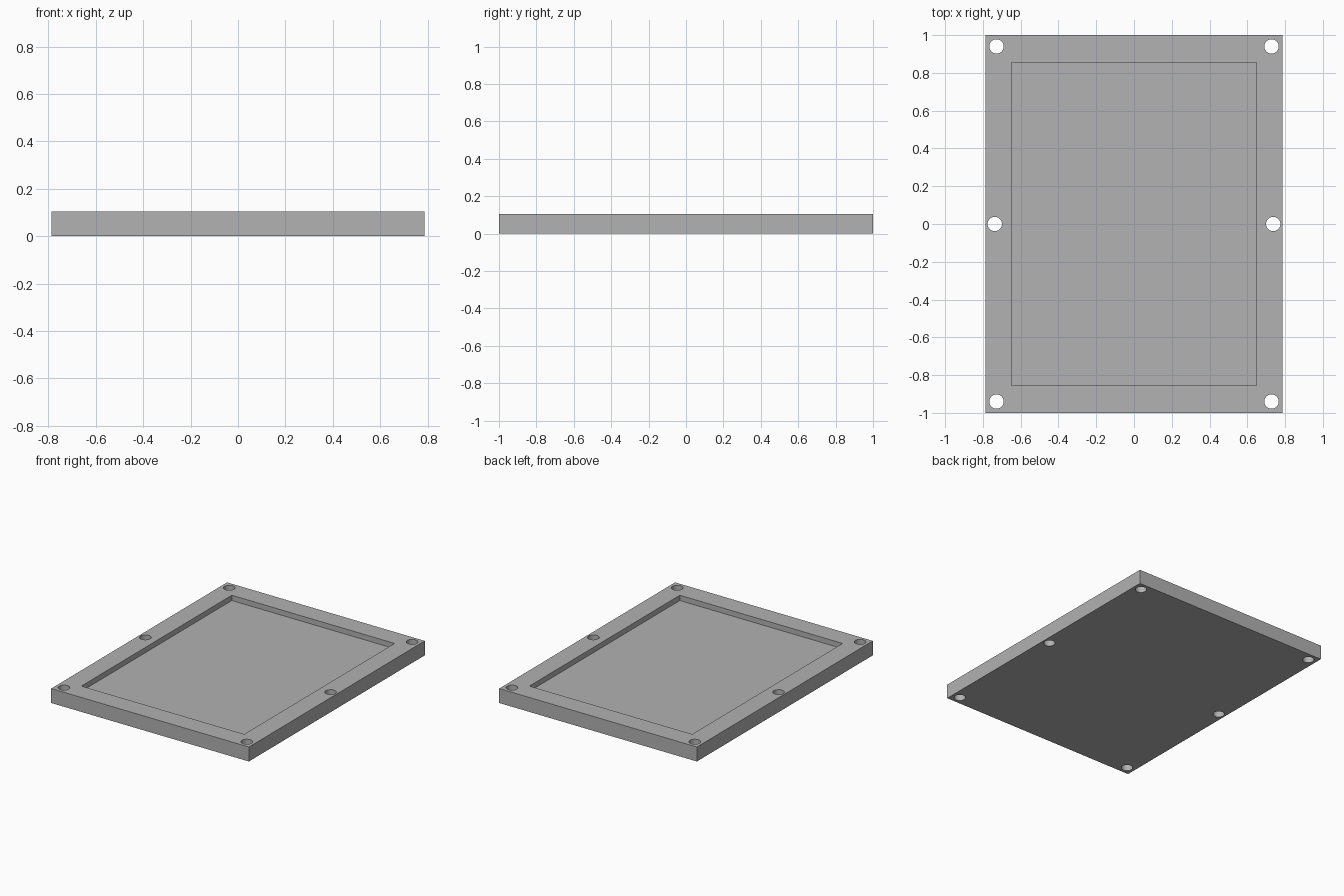
import bpy
import math

if "Cube" in bpy.data.objects:
    bpy.data.objects.remove(bpy.data.objects["Cube"])

# Overall dimensions
HALF_X, HALF_Y, HEIGHT = 0.787, 1.0, 0.104
POCKET_X, POCKET_Y, POCKET_DEPTH = 0.648, 0.855, 0.038
HOLE_RADIUS = 0.038

grey = bpy.data.materials.new("plain_grey")
grey.diffuse_color = (0.445, 0.445, 0.445, 1)
grey.use_nodes = True
grey.node_tree.nodes["Principled BSDF"].inputs["Base Color"].default_value = grey.diffuse_color


def box(name, hx, hy, z0, z1):
    bpy.ops.mesh.primitive_cube_add(size=1, location=(0, 0, (z0 + z1) / 2))
    obj = bpy.context.object
    obj.name = name
    obj.scale = (2 * hx, 2 * hy, z1 - z0)
    bpy.ops.object.transform_apply(location=True, rotation=True, scale=True)
    return obj


def cut(target, cutter):
    cutter.hide_render = True
    mod = target.modifiers.new("cut", 'BOOLEAN')
    mod.operation = 'DIFFERENCE'
    mod.solver = 'EXACT'
    mod.object = cutter
    bpy.context.view_layer.objects.active = target
    bpy.ops.object.modifier_apply(modifier=mod.name)
    bpy.data.objects.remove(cutter, do_unlink=True)


# Rectangular plate
plate = box("cover_plate", HALF_X, HALF_Y, 0, HEIGHT)
plate.data.materials.append(grey)

# Shallow pocket in the top face
cut(plate, box("pocket_cutter", POCKET_X, POCKET_Y, HEIGHT - POCKET_DEPTH, HEIGHT + 0.1))

# Screw holes: four corners, and one halfway along each long side
for side in (-1, 1):
    for x, y in ((0.728, -0.94), (0.737, 0), (0.728, 0.94)):
        bpy.ops.mesh.primitive_cylinder_add(vertices=48, radius=HOLE_RADIUS, depth=0.4,
                                            location=(side * x, y, HEIGHT / 2))
        cut(plate, bpy.context.object)

# Smooth hole walls, sharp edges elsewhere
bpy.ops.object.select_all(action='DESELECT')
plate.select_set(True)
bpy.context.view_layer.objects.active = plate
bpy.ops.object.shade_smooth_by_angle(angle=math.radians(30))
